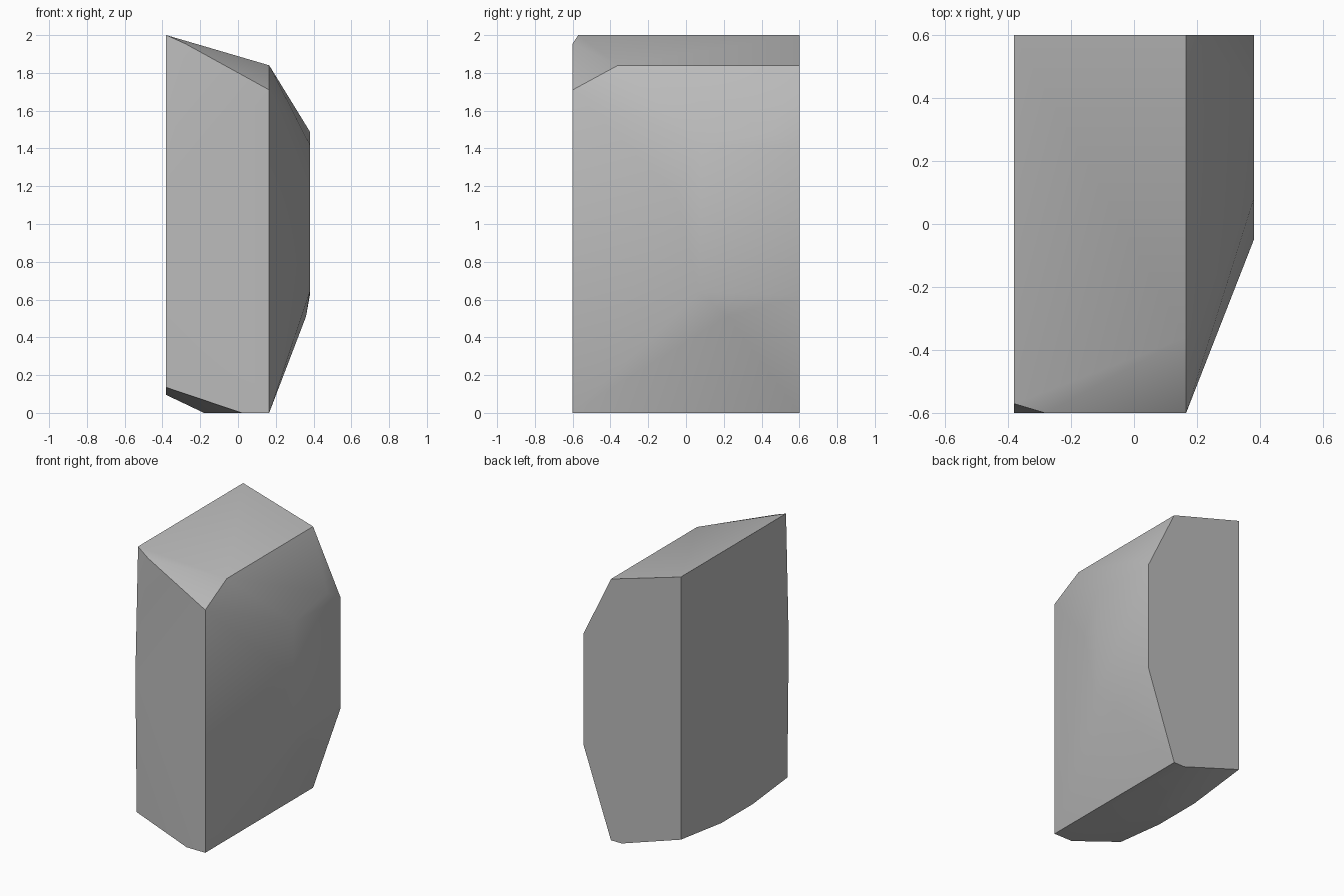
import bpy
import bmesh
import math

cube = bpy.data.objects.get("Cube")
if cube:
    bpy.data.objects.remove(cube, do_unlink=True)

stone = bpy.data.materials.new("stone_grey")
stone.use_nodes = True
grey = (0.5, 0.5, 0.5, 1)
stone.diffuse_color = grey
stone.node_tree.nodes["Principled BSDF"].inputs["Base Color"].default_value = grey

L, E, R = -0.38, 0.165, 0.38      # left wall, ridge line, right wall
F, B = -0.6, 0.6                  # front and back walls

# Corners of the chiselled block
top = [(L, B, 2), (L, -0.57, 2), (-0.28, F, 1.955),
       (E, F, 1.71), (E, -0.36, 1.84), (E, B, 1.84)]
left_wall = [(L, F, 1.1), (L, -0.585, 0.135), (L, -0.2, 0.095),
             (L, 0.15, 0.095), (L, B, 0.15)]
underside = [(0.02, F, 0), (-0.18, -0.05, 0), (-0.14, 0.2, 0),
             (0.08, B, 0), (E, B, 0), (E, F, 0)]
right_wall = [(R, B, 1.395), (R, 0.45, 1.49), (R, 0.08, 1.42),
              (R, -0.05, 1.15), (R, 0.07, 0.64), (R, B, 0.62),
              (0.36, 0.22, 0.51)]

# Wrap the corners in one hull and merge the flat faces
bm = bmesh.new()
for co in top + left_wall + underside + right_wall:
    bm.verts.new(co)
bmesh.ops.convex_hull(bm, input=bm.verts[:])
bmesh.ops.dissolve_limit(bm, angle_limit=math.radians(0.5),
                         verts=bm.verts[:], edges=bm.edges[:])
bmesh.ops.recalc_face_normals(bm, faces=bm.faces[:])
mesh = bpy.data.meshes.new("rock")
bm.to_mesh(mesh)
bm.free()
mesh.materials.append(stone)
rock = bpy.data.objects.new("rock", mesh)
bpy.context.collection.objects.link(rock)

# Soft facets, crisp main edges
bpy.ops.object.select_all(action='DESELECT')
rock.select_set(True)
bpy.context.view_layer.objects.active = rock
bpy.ops.object.shade_smooth_by_angle(angle=math.radians(30))
